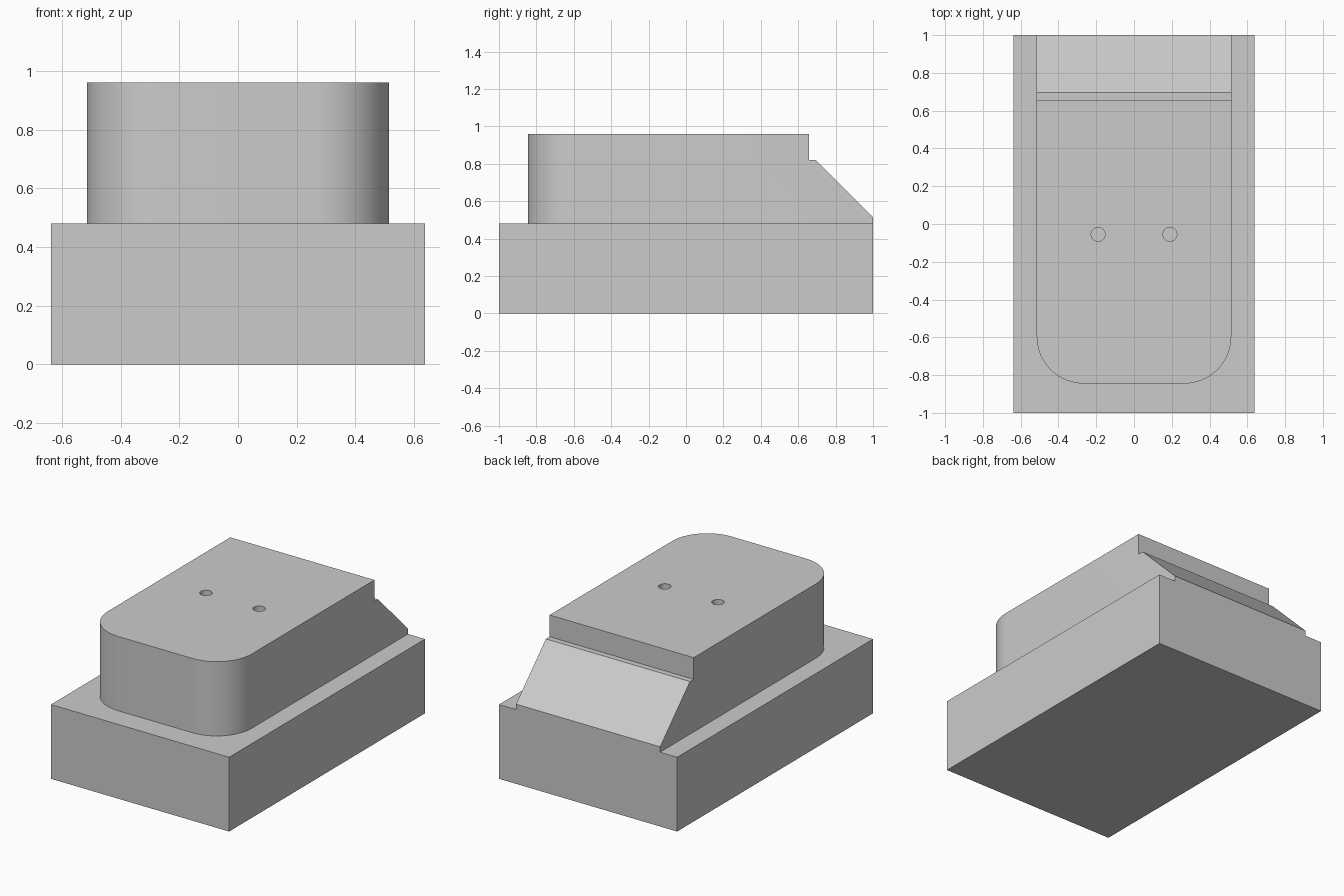
import bpy
import bmesh
from math import cos, sin, pi, radians

cube = bpy.data.objects.get("Cube")
if cube:
    bpy.data.objects.remove(cube, do_unlink=True)

grey = bpy.data.materials.new("light grey")
grey.use_nodes = True
COLOUR = (0.6, 0.6, 0.6, 1)
grey.diffuse_color = COLOUR
grey.node_tree.nodes["Principled BSDF"].inputs["Base Color"].default_value = COLOUR

BASE_TOP, TOP = 0.48, 0.96
HALF_W, FRONT, RADIUS = 0.515, -0.845, 0.25


def prism(name, points, offset):
    """Extrude a closed outline of 3D points along an offset."""
    bm = bmesh.new()
    face = bm.faces.new([bm.verts.new(p) for p in points])
    out = bmesh.ops.extrude_face_region(bm, geom=[face])
    moved = [v for v in out["geom"] if isinstance(v, bmesh.types.BMVert)]
    bmesh.ops.translate(bm, verts=moved, vec=offset)
    bmesh.ops.recalc_face_normals(bm, faces=bm.faces)
    mesh = bpy.data.meshes.new(name)
    bm.to_mesh(mesh)
    bm.free()
    obj = bpy.data.objects.new(name, mesh)
    bpy.context.collection.objects.link(obj)
    mesh.materials.append(grey)
    return obj


def boolean(target, tool, operation):
    mod = target.modifiers.new(operation.lower(), "BOOLEAN")
    mod.object, mod.operation, mod.solver = tool, operation, "EXACT"
    bpy.context.view_layer.objects.active = target
    bpy.ops.object.modifier_apply(modifier=mod.name)
    bpy.data.objects.remove(tool, do_unlink=True)


def arc(cx, start):
    """Quarter circle for one rounded front corner."""
    steps = 16
    angles = [start + pi / 2 * i / steps for i in range(steps + 1)]
    return [(cx + RADIUS * cos(a), FRONT + RADIUS + RADIUS * sin(a), 0.2) for a in angles]


# Upper block with two rounded front corners, sunk into the base
inner = HALF_W - RADIUS
outline = arc(-inner, pi) + arc(inner, 1.5 * pi) + [(HALF_W, 1, 0.2), (-HALF_W, 1, 0.2)]
upper = prism("upper_block", outline, (0, 0, TOP - 0.2))

# Rear step and sloping ramp
side = [(0.657, 1.2), (0.657, 0.82), (0.695, 0.82), (1, 0.515), (1.2, 0.315), (1.2, 1.2)]
boolean(upper, prism("ramp_cutter", [(-1, y, z) for y, z in side], (2, 0, 0)), "DIFFERENCE")

# Two small round holes in the top
for x in (-0.19, 0.19):
    ring = [(x + 0.037 * cos(a * pi / 16), -0.055 + 0.037 * sin(a * pi / 16), TOP - 0.2)
            for a in range(32)]
    boolean(upper, prism("hole_cutter", ring, (0, 0, 0.4)), "DIFFERENCE")

# Rectangular base, joined to the upper block
corners = [(-0.637, -1, 0), (0.637, -1, 0), (0.637, 1, 0), (-0.637, 1, 0)]
body = prism("base_and_upper_block", corners, (0, 0, BASE_TOP))
boolean(body, upper, "UNION")

# Smooth the rounded walls, keeping edges sharp
bpy.ops.object.select_all(action="DESELECT")
body.select_set(True)
bpy.context.view_layer.objects.active = body
bpy.ops.object.shade_smooth_by_angle(angle=radians(30))
